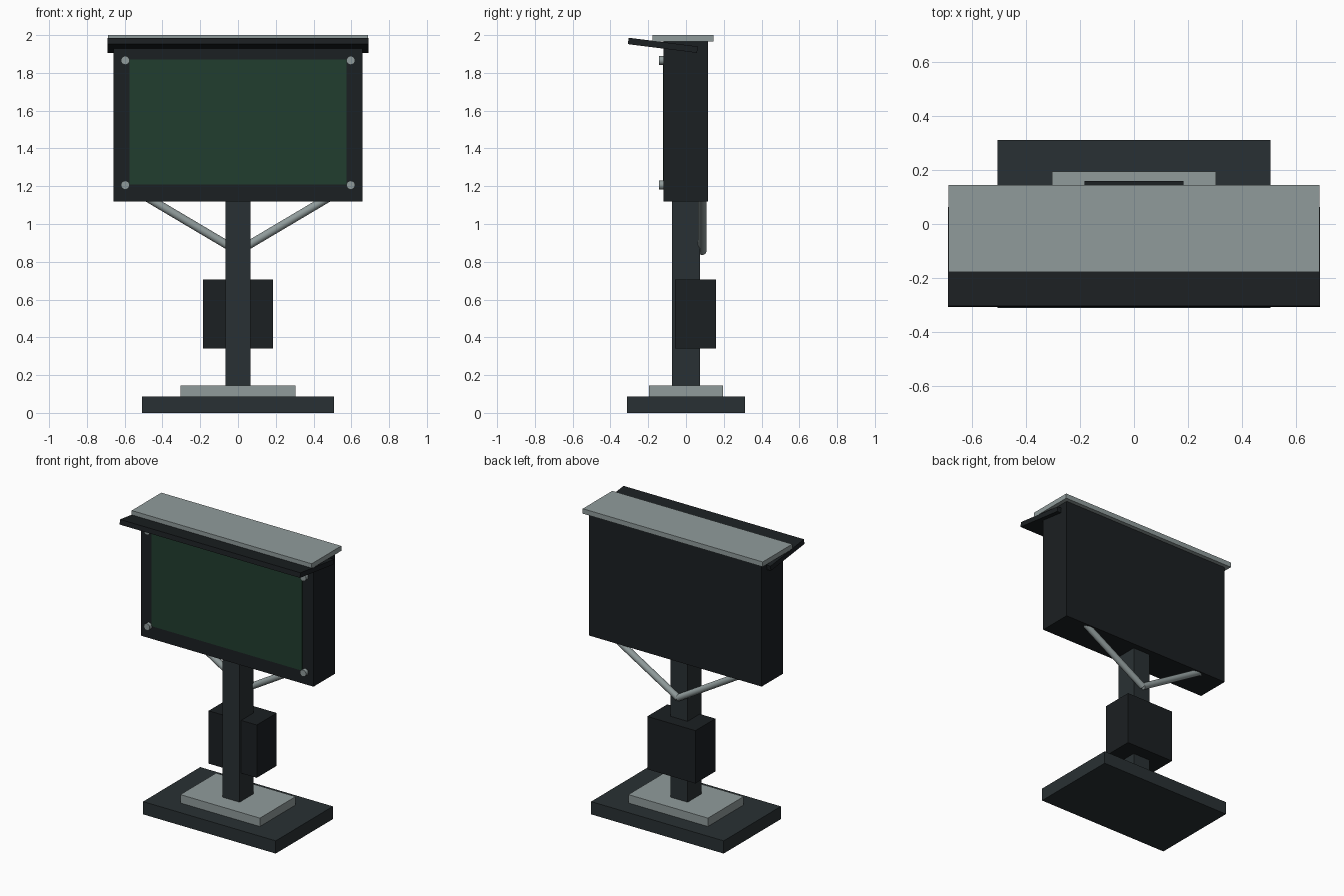
import bpy
from math import radians, atan2
from mathutils import Vector

if "Cube" in bpy.data.objects:
    bpy.data.objects.remove(bpy.data.objects["Cube"])


def material(name, r, g, b):
    m = bpy.data.materials.new(name)
    m.diffuse_color = (r, g, b, 1)
    m.use_nodes = True
    m.node_tree.nodes["Principled BSDF"].inputs["Base Color"].default_value = m.diffuse_color
    return m


STEEL = material("dark_steel", 0.022, 0.03, 0.033)
BLACK = material("black_housing", 0.011, 0.014, 0.016)
METAL = material("light_metal", 0.28, 0.33, 0.33)
GREEN = material("green_display", 0.015, 0.048, 0.028)


def box(name, lo, hi, mat, tilt=0):
    lo, hi = Vector(lo), Vector(hi)
    bpy.ops.mesh.primitive_cube_add(size=1, location=(lo + hi) / 2)
    ob = bpy.context.object
    ob.name = name
    ob.scale = hi - lo
    bpy.ops.object.transform_apply(location=False, rotation=False, scale=True)
    ob.rotation_euler.x = tilt
    ob.data.materials.append(mat)
    return ob


def rod(name, a, b, radius, mat, sides=20):
    a, b = Vector(a), Vector(b)
    bpy.ops.mesh.primitive_cylinder_add(vertices=sides, radius=radius,
                                        depth=(b - a).length, location=(a + b) / 2)
    ob = bpy.context.object
    ob.name = name
    ob.rotation_euler = (b - a).to_track_quat('Z', 'Y').to_euler()
    ob.data.materials.append(mat)
    bpy.ops.object.shade_smooth_by_angle(angle=radians(40))
    return ob


# Base, mounting plate and post
box("base_slab", (-0.507, -0.312, 0), (0.507, 0.312, 0.088), STEEL)
box("mounting_plate", (-0.304, -0.195, 0.088), (0.304, 0.195, 0.146), METAL)
box("post", (-0.065, -0.075, 0.146), (0.065, 0.075, 1.15), STEEL)

# Control box behind the post
box("control_box", (-0.184, -0.058, 0.34), (0.184, 0.16, 0.705), BLACK)

# Display cabinet with screen and roof cap
box("cabinet", (-0.66, -0.118, 1.12), (0.66, 0.116, 1.966), BLACK)
box("screen", (-0.575, -0.123, 1.21), (0.575, -0.11, 1.87), GREEN)
box("roof_cap", (-0.688, -0.178, 1.966), (0.688, 0.145, 2.0), METAL)

# Sun visor sloping up toward the front
box("sun_visor", (-0.69, -0.307, 1.929), (0.69, 0.062, 1.963), BLACK,
    tilt=-atan2(0.046, 0.365))

# Braces and corner bolts
for side, s in (("left", -1), ("right", 1)):
    rod(f"{side}_brace", (0, 0.086, 0.855), (s * 0.54, 0.086, 1.175), 0.022, METAL)
    for level, z in (("lower", 1.206), ("upper", 1.866)):
        rod(f"{level}_{side}_bolt", (s * 0.597, -0.117, z),
            (s * 0.597, -0.144, z), 0.023, METAL)
